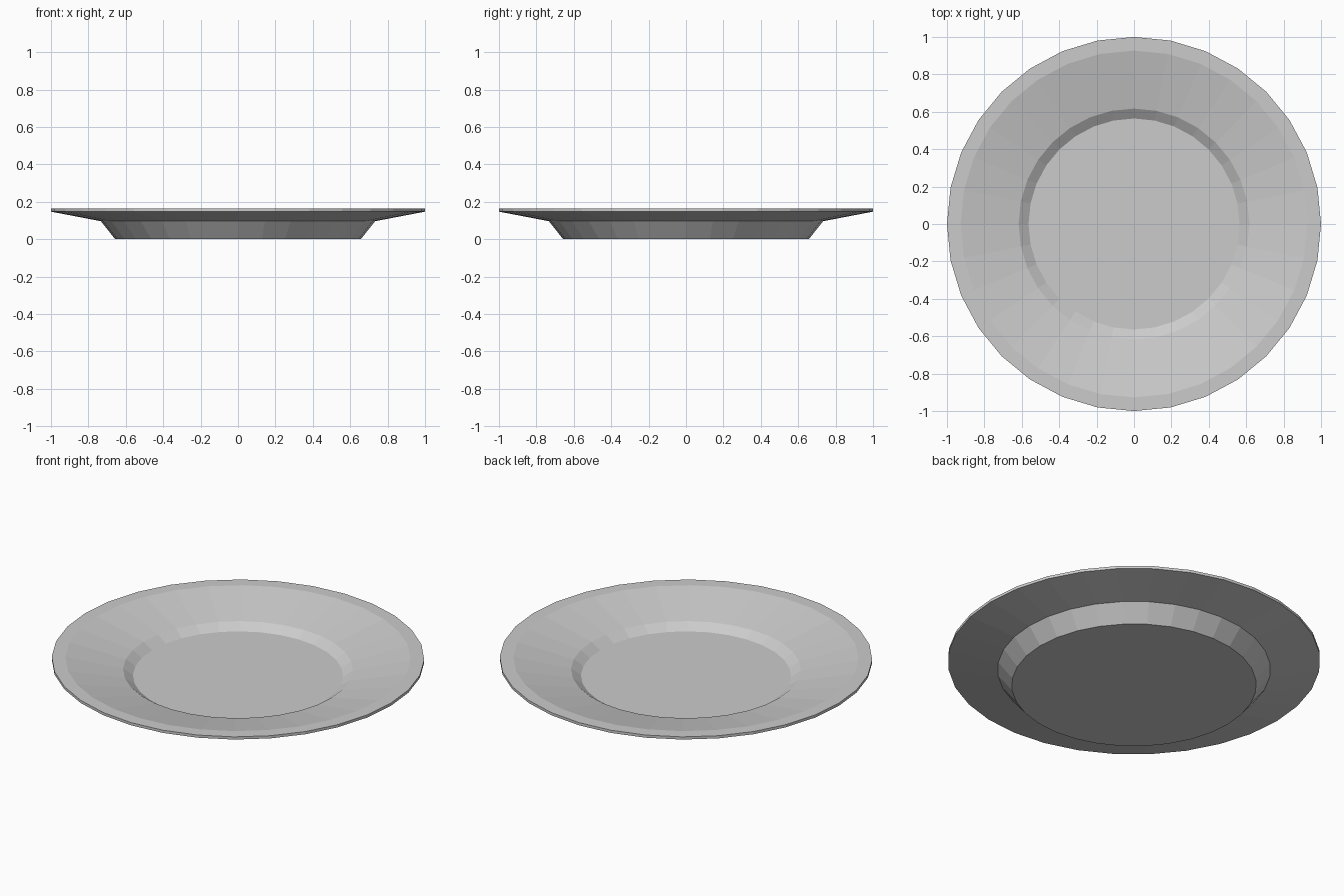
import bpy, bmesh
from math import sin, cos, tau

if "Cube" in bpy.data.objects:
    bpy.data.objects.remove(bpy.data.objects["Cube"])

SEGMENTS = 32

# Plate cross-section (radius, height): foot, underside, lip, rim, well, floor
profile = [(0.657, 0.0), (0.733, 0.096), (1.0, 0.147), (1.0, 0.163),
           (0.927, 0.163), (0.617, 0.095), (0.564, 0.059)]

bm = bmesh.new()
rings = [[bm.verts.new((r * cos(tau * i / SEGMENTS), r * sin(tau * i / SEGMENTS), z))
          for i in range(SEGMENTS)] for r, z in profile]

# Walls between neighbouring rings
for a, b in zip(rings, rings[1:]):
    for i in range(SEGMENTS):
        j = (i + 1) % SEGMENTS
        bm.faces.new((a[i], a[j], b[j], b[i]))

# Flat base and flat eating surface
bm.faces.new(rings[0][::-1])
bm.faces.new(rings[-1])
bmesh.ops.recalc_face_normals(bm, faces=bm.faces)

mesh = bpy.data.meshes.new("plate")
bm.to_mesh(mesh)
bm.free()
plate = bpy.data.objects.new("plate", mesh)
bpy.context.collection.objects.link(plate)
